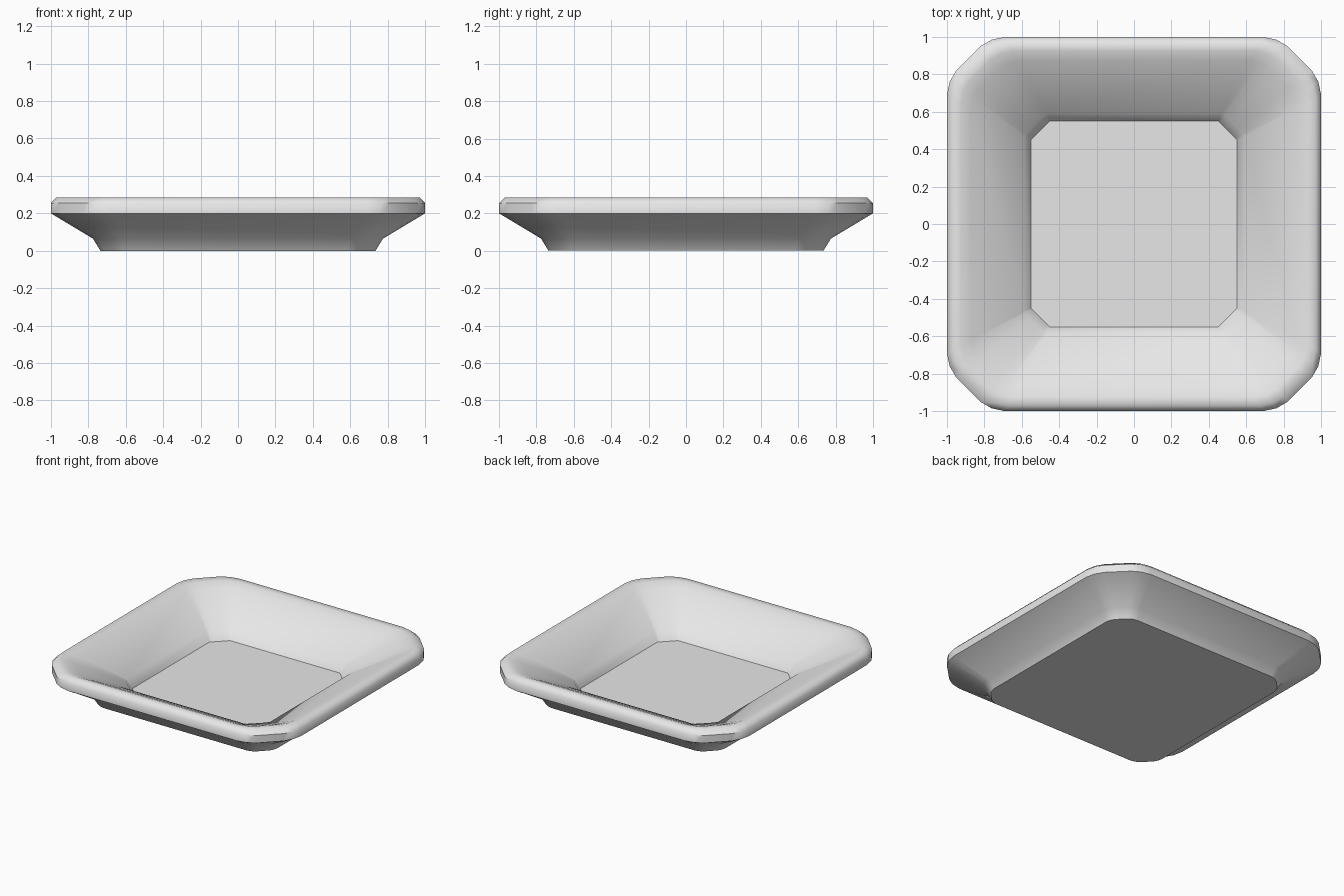
import bpy, bmesh, math

if "Cube" in bpy.data.objects:
    bpy.data.objects.remove(bpy.data.objects["Cube"])

# glaze colour
mat = bpy.data.materials.new("pale grey ceramic")
mat.diffuse_color = (0.8, 0.8, 0.8, 1)
mat.use_nodes = True
mat.node_tree.nodes["Principled BSDF"].inputs["Base Color"].default_value = mat.diffuse_color

# corner cut shapes, as inset fractions from the square corner
ROUND = [(0, 1), (.05, .77), (.16, .58), (.58, .16), (.77, .05), (1, 0)]
CHAMFER = [(0, 1), (.1, .9), (.3, .7), (.7, .3), (.9, .1), (1, 0)]


def ring(bm, half, cut, z, k):
    """Square ring with cut corners; k blends chamfer (0) to rounded (1)."""
    verts = []
    for q in range(4):
        c, s = round(math.cos(q * math.pi / 2)), round(math.sin(q * math.pi / 2))
        for r, f in zip(ROUND, CHAMFER):
            x = half - cut * (r[0] * k + f[0] * (1 - k))
            y = half - cut * (r[1] * k + f[1] * (1 - k))
            verts.append(bm.verts.new((c * x - s * y, s * x + c * y, z)))
    return verts


# profile from underside, over the rim, down to the floor: half, cut, z, roundness
PROFILE = [
    (.735, .15, 0, 1), (.775, .18, .065, 1), (1.0, .31, .2, 1),
    (1.0, .31, .255, 1), (.97, .30, .285, 1), (.925, .28, .282, 1),
    (.87, .25, .258, 1), (.59, .125, .11, .3), (.55, .10, .045, 0),
]
bm = bmesh.new()
rings = [ring(bm, *p) for p in PROFILE]
for a, b in zip(rings, rings[1:]):
    n = len(a)
    for i in range(n):
        j = (i + 1) % n
        bm.faces.new((a[i], a[j], b[j], b[i]))
bm.faces.new(rings[0][::-1])   # underside
bm.faces.new(rings[-1])        # dish floor
bmesh.ops.recalc_face_normals(bm, faces=bm.faces)
mesh = bpy.data.meshes.new("square_plate")
bm.to_mesh(mesh)
bm.free()
mesh.materials.append(mat)
plate = bpy.data.objects.new("square_plate", mesh)
bpy.context.collection.objects.link(plate)

# smooth walls with crisp floor and rim edges
bpy.context.view_layer.objects.active = plate
plate.select_set(True)
bpy.ops.object.shade_smooth_by_angle(angle=math.radians(50))
